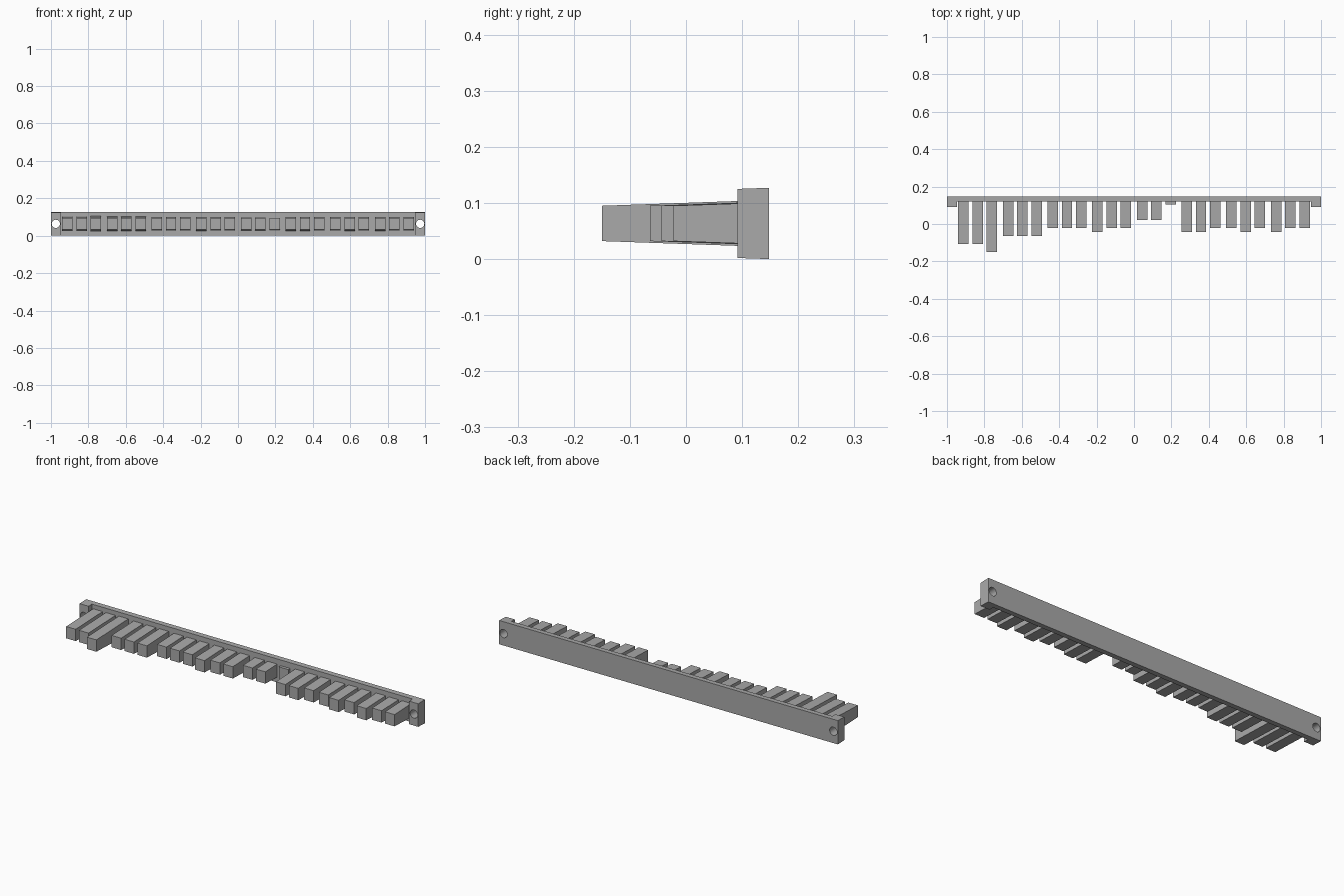
import bpy, bmesh, math

if "Cube" in bpy.data.objects:
    bpy.data.objects.remove(bpy.data.objects["Cube"])

# Proportions
BACK, PLATE_FRONT, BLOCK_FRONT = 0.148, 0.12, 0.092
MID_Z = 0.0635
DRAFT = 0.035
TOOTH_W, TOOTH_PITCH, GROUP_PITCH = 0.056, 0.076, 0.2388
TIP_HALF = 0.0315
STEP = 0.0212

grey = bpy.data.materials.new("mid grey")
grey.use_nodes = True
colour = (0.4, 0.4, 0.4, 1)
grey.diffuse_color = colour
grey.node_tree.nodes["Principled BSDF"].inputs["Base Color"].default_value = colour


def drafted_prism(name, outline, half_height):
    """Extrude an xy outline about MID_Z, with a half height that depends on y."""
    bm = bmesh.new()
    low = [bm.verts.new((x, y, MID_Z - half_height(y))) for x, y in outline]
    high = [bm.verts.new((x, y, MID_Z + half_height(y))) for x, y in outline]
    bm.faces.new(low)
    bm.faces.new(high)
    n = len(outline)
    for i in range(n):
        j = (i + 1) % n
        bm.faces.new((low[i], low[j], high[j], high[i]))
    bmesh.ops.recalc_face_normals(bm, faces=bm.faces)
    mesh = bpy.data.meshes.new(name)
    bm.to_mesh(mesh)
    bm.free()
    mesh.materials.append(grey)
    obj = bpy.data.objects.new(name, mesh)
    bpy.context.collection.objects.link(obj)
    return obj


# Back rail with a forward block at each end
inner = 0.947
rail = drafted_prism(
    "rail",
    [(-1, BACK), (-1, BLOCK_FRONT), (-inner, BLOCK_FRONT), (-inner, PLATE_FRONT),
     (inner, PLATE_FRONT), (inner, BLOCK_FRONT), (1, BLOCK_FRONT), (1, BACK)],
    lambda y: MID_Z - DRAFT * (BACK - y))

# Screw holes through the end blocks
for side in (-1, 1):
    bpy.ops.mesh.primitive_cylinder_add(
        vertices=24, radius=0.022, depth=0.2,
        location=(side * 0.974, 0.12, MID_Z), rotation=(math.pi / 2, 0, 0))
    cutter = bpy.context.object
    cutter.name = "hole_cutter"
    cutter.hide_render = True
    cutter.data.materials.append(grey)
    cut = rail.modifiers.new("screw_hole", 'BOOLEAN')
    cut.operation = 'DIFFERENCE'
    cut.solver = 'EXACT'
    cut.object = cutter
    bpy.context.view_layer.objects.active = rail
    bpy.ops.object.modifier_apply(modifier=cut.name)
    bpy.data.objects.remove(cutter)

bpy.ops.object.select_all(action='DESELECT')
rail.select_set(True)
bpy.context.view_layer.objects.active = rail
bpy.ops.object.shade_smooth_by_angle(angle=math.radians(30))

# Teeth in eight groups of three, each length counted in steps
lengths = ["aac", "888", "666", "766", "440", "776", "676", "766"]
for g, group in enumerate(lengths):
    for k, digit in enumerate(group):
        x = (g - 3.5) * GROUP_PITCH + (k - 1) * TOOTH_PITCH
        tip = 0.105 - STEP * int(digit, 16)
        l, r = x - TOOTH_W / 2, x + TOOTH_W / 2
        drafted_prism(
            f"tooth_{g * 3 + k + 1}",
            [(l, PLATE_FRONT), (l, tip), (r, tip), (r, PLATE_FRONT)],
            lambda y: TIP_HALF + DRAFT * (y - tip))
